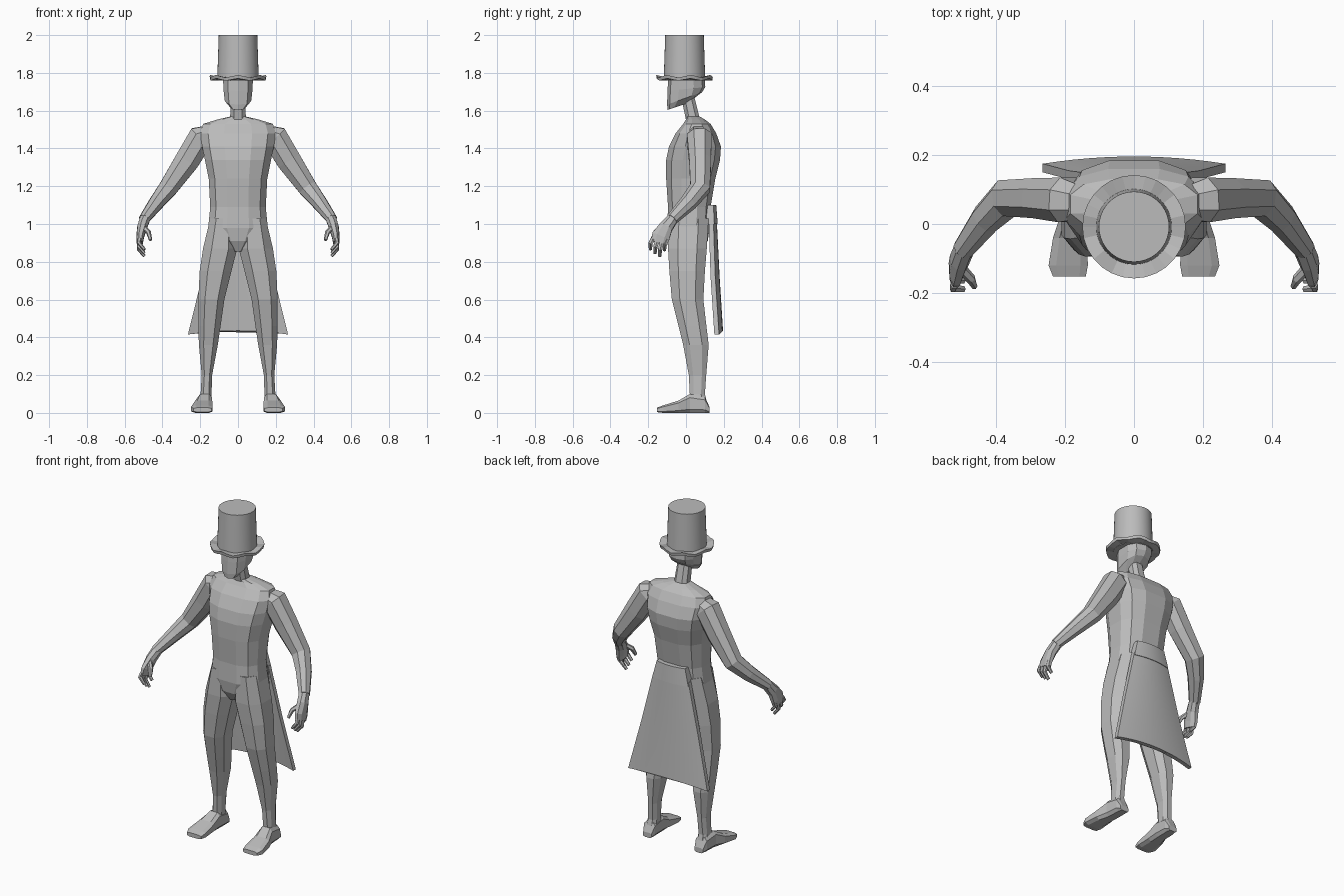
import bpy, bmesh, math
from mathutils import Vector

cube = bpy.data.objects.get("Cube")
if cube:
    bpy.data.objects.remove(cube)

grey = bpy.data.materials.new("plain_grey")
grey.use_nodes = True
GREY = (0.5, 0.5, 0.5, 1)
grey.diffuse_color = GREY
grey.node_tree.nodes["Principled BSDF"].inputs["Base Color"].default_value = GREY


def outline(n, power):
    """Unit rounded-box outline with flat front, back and sides."""
    pts = []
    for i in range(n):
        a = 2 * math.pi * (i + 0.5) / n
        c, s = math.cos(a), math.sin(a)
        pts.append((math.copysign(abs(c) ** power, c), math.copysign(abs(s) ** power, s)))
    mx = max(p[0] for p in pts)
    my = max(p[1] for p in pts)
    return [(x / mx, y / my) for x, y in pts]


def loft(name, rings, mirror=False, smooth=False, caps=True):
    """Skin a row of equal rings into one closed object."""
    bm = bmesh.new()
    rows = [[bm.verts.new(p) for p in ring] for ring in rings]
    n = len(rows[0])
    for a, b in zip(rows, rows[1:]):
        for i in range(n):
            j = (i + 1) % n
            bm.faces.new((a[i], a[j], b[j], b[i]))
    if caps:
        bm.faces.new(rows[0][::-1])
        bm.faces.new(rows[-1])
    bmesh.ops.recalc_face_normals(bm, faces=bm.faces)
    me = bpy.data.meshes.new(name)
    bm.to_mesh(me)
    bm.free()
    me.materials.append(grey)
    ob = bpy.data.objects.new(name, me)
    bpy.context.collection.objects.link(ob)
    if mirror:
        ob.modifiers.new("Mirror", 'MIRROR').use_mirror_merge = False
    if smooth:
        bpy.ops.object.select_all(action='DESELECT')
        ob.select_set(True)
        bpy.context.view_layer.objects.active = ob
        bpy.ops.object.shade_smooth_by_angle(angle=math.radians(35))
    return ob


def level(z, x0, x1, y0, y1, n=8, power=0.8, tilt=0):
    """Ring across z that fills the given x and y range."""
    cx, cy, rx, ry = (x0 + x1) / 2, (y0 + y1) / 2, (x1 - x0) / 2, (y1 - y0) / 2
    return [Vector((cx + x * rx, cy + y * ry, z + y * tilt)) for x, y in outline(n, power)]


def limb(name, path, n=8):
    """Tube along (x, y, z, y radius, side radius) stations, on both sides."""
    pts = [Vector(p[:3]) for p in path]
    rings = []
    for i, p in enumerate(path):
        t = (pts[min(i + 1, len(pts) - 1)] - pts[max(i - 1, 0)]).normalized()
        u = Vector((0, 1, 0))
        u = (u - t * u.dot(t)).normalized()
        v = t.cross(u)
        rings.append([pts[i] + u * a * p[3] + v * b * p[4] for a, b in outline(n, 0.9)])
    return loft(name, rings, mirror=True)


# Torso, from crotch to collar: height, half width, front, back
torso = [(0.855, 0.03, -0.06, 0.08), (0.91, 0.1, -0.09, 0.115), (0.98, 0.158, -0.1, 0.125),
         (1.09, 0.147, -0.095, 0.13), (1.24, 0.155, -0.105, 0.155), (1.34, 0.175, -0.105, 0.18),
         (1.41, 0.19, -0.09, 0.185), (1.48, 0.2, -0.055, 0.16), (1.53, 0.185, -0.015, 0.13),
         (1.553, 0.11, 0, 0.1), (1.568, 0.045, 0, 0.075)]
loft("torso", [level(z, -w, w, f, b, 12, 0.75) for z, w, f, b in torso])

# Legs: height, inner side, outer side, front, back
leg = [(1.03, 0.02, 0.147, -0.09, 0.12), (0.87, 0.004, 0.185, -0.095, 0.11),
       (0.75, 0.035, 0.203, -0.088, 0.1), (0.6, 0.072, 0.21, -0.075, 0.092),
       (0.46, 0.092, 0.21, -0.04, 0.108), (0.36, 0.107, 0.207, -0.015, 0.12),
       (0.2, 0.137, 0.192, 0.015, 0.107), (0.1, 0.14, 0.198, 0.02, 0.1),
       (0.02, 0.137, 0.21, 0.02, 0.12)]
loft("leg", [level(*s) for s in leg], mirror=True)

# Feet, from heel to toe: depth, inner side, outer side, sole, top
foot = [(0.125, 0.145, 0.2, 0, 0.03), (0.1, 0.137, 0.21, 0, 0.085), (0.02, 0.137, 0.215, 0, 0.1),
        (-0.04, 0.136, 0.235, 0, 0.065), (-0.12, 0.134, 0.248, 0, 0.04), (-0.153, 0.14, 0.235, 0.004, 0.028)]
rings = []
for y, x0, x1, z0, z1 in foot:
    rings.append([Vector((p.x, y, p.y)) for p in level(0, x0, x1, z0, z1, 8, 0.55)])
loft("foot", rings, mirror=True)

# Arms and palms
limb("arm", [(0.14, 0.06, 1.48, 0.045, 0.045), (0.195, 0.07, 1.46, 0.065, 0.068),
             (0.27, 0.075, 1.335, 0.058, 0.065), (0.37, 0.075, 1.19, 0.053, 0.05),
             (0.43, 0.015, 1.115, 0.043, 0.04), (0.497, -0.075, 1.025, 0.03, 0.028)])
limb("palm", [(0.49, -0.065, 1.035, 0.028, 0.028), (0.507, -0.105, 0.985, 0.036, 0.026),
              (0.517, -0.133, 0.935, 0.048, 0.02), (0.52, -0.142, 0.9, 0.044, 0.016)])

# Curled fingers and thumb
for i, tip in enumerate((0.865, 0.845, 0.83, 0.86)):
    y = -0.175 + 0.025 * i
    limb("finger_%d" % (i + 1), [(0.522, y, 0.92, 0.012, 0.012),
                                 (0.525, y - 0.012, tip + 0.035, 0.011, 0.011),
                                 (0.495, y - 0.014, tip, 0.008, 0.008)], 6)
limb("thumb", [(0.505, -0.125, 0.985, 0.014, 0.014), (0.473, -0.16, 0.955, 0.013, 0.013),
               (0.463, -0.18, 0.915, 0.009, 0.009)], 6)

# Neck and head
loft("neck", [level(1.55, -0.042, 0.042, 0, 0.075), level(1.67, -0.038, 0.038, -0.025, 0.045)])
loft("head", [level(1.622, -0.04, 0.04, -0.097, 0.01, 10, 0.8, 0.018),
              level(1.665, -0.07, 0.07, -0.1, 0.085, 10, 0.8, 0.033),
              level(1.715, -0.077, 0.077, -0.098, 0.102, 10, 0.8, 0.01),
              level(1.77, -0.079, 0.079, -0.094, 0.1, 10, 0.8)])


# Hat: round crown and wavy brim
def circle(r, z, n, wave=0):
    return [Vector((r * math.cos(a), r * math.sin(a) - 0.008, z + wave * math.sin(7 * a)))
            for a in (2 * math.pi * i / n for i in range(n))]


loft("hat_crown", [circle(0.11, 1.76, 40), circle(0.102, 2.0, 40)], smooth=True)
brim = [(0.075, 1.768, 0), (0.11, 1.762, 0.002), (0.147, 1.765, 0.006), (0.15, 1.782, 0.007), (0.105, 1.776, 0.002)]
loft("hat_brim", [circle(r, z, 28, w) for r, z, w in brim])


# Coat tail: curved panel flaring downwards, with a waist band above it
def panel(z, half, mid, edge, thick, lift=0):
    us = [i / 6 - 1 for i in range(13)]
    arc = [Vector((u * half, mid + (edge - mid) * u * u, z + lift * (1 - u * u))) for u in us]
    return arc + [p - Vector((0, thick, 0)) for p in reversed(arc)]


loft("coat_tail", [panel(1.02, 0.118, 0.163, 0.145, 0.025),
                   panel(0.72, 0.19, 0.178, 0.155, 0.025),
                   panel(0.415, 0.265, 0.196, 0.175, 0.025, 0.02)], smooth=True)
loft("waist_band", [panel(1.1, 0.095, 0.16, 0.145, 0.04),
                    panel(1.0, 0.12, 0.168, 0.15, 0.04)], smooth=True)
